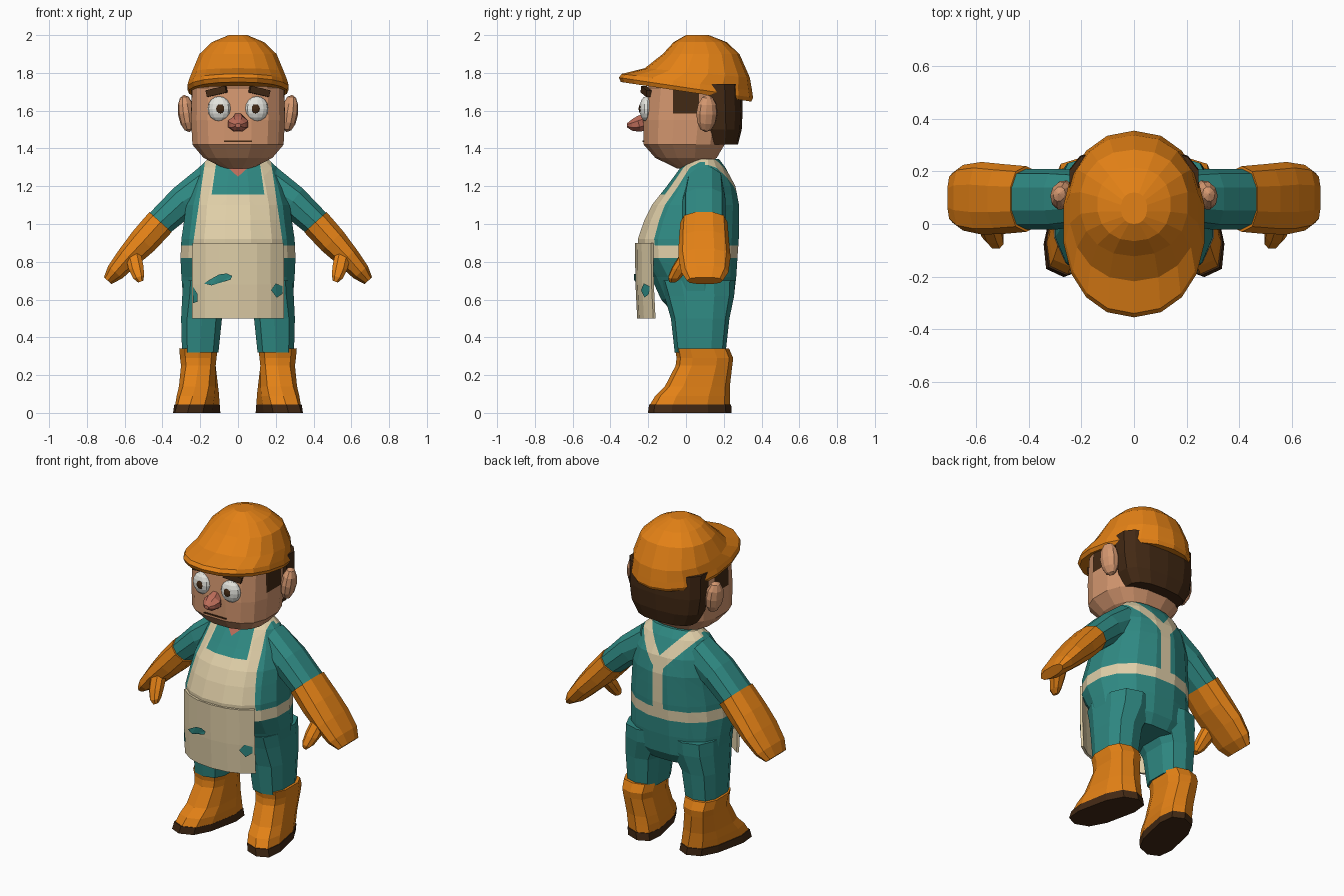
import bpy, bmesh, math
from mathutils import Vector, Matrix, Euler

if "Cube" in bpy.data.objects:
    bpy.data.objects.remove(bpy.data.objects["Cube"], do_unlink=True)


def material(name, rgb):
    m = bpy.data.materials.new(name)
    m.use_nodes = True
    m.diffuse_color = (*rgb, 1)
    m.node_tree.nodes["Principled BSDF"].inputs["Base Color"].default_value = (*rgb, 1)
    return m


ORANGE = material("safety orange", (0.77, 0.22, 0.008))
TEAL = material("teal cloth", (0.028, 0.25, 0.225))
CREAM = material("cream apron", (0.74, 0.62, 0.39))
SKIN = material("skin", (0.66, 0.31, 0.16))
BLUSH = material("blush skin", (0.5, 0.15, 0.1))
BROWN = material("dark brown", (0.055, 0.022, 0.007))
WHITE = material("eye white", (0.78, 0.78, 0.73))


def finish(name, bm, mats, rule=None):
    bmesh.ops.recalc_face_normals(bm, faces=bm.faces)
    if rule:
        for f in bm.faces:
            f.material_index = rule(f.calc_center_median())
    me = bpy.data.meshes.new(name)
    bm.to_mesh(me)
    bm.free()
    for m in mats:
        me.materials.append(m)
    ob = bpy.data.objects.new(name, me)
    bpy.context.collection.objects.link(ob)
    return ob


def oval(n, p):
    """Unit squared-off circle."""
    for i in range(n):
        a = 2 * math.pi * (i + 0.5) / n
        c, s = math.cos(a), math.sin(a)
        yield math.copysign(abs(c) ** (2 / p), c), math.copysign(abs(s) ** (2 / p), s)


def flat_rings(specs, n, p, cx=0, slopes=None):
    """Rings stacked in z: (z, centre y, half width, half depth[, centre x])."""
    out = []
    for k, (z, cy, rx, ry, *c) in enumerate(specs):
        x0 = c[0] if c else cx
        sl = slopes[k] if slopes else 0
        out.append([(x0 + u * rx, cy + v * ry, z + sl * v * ry) for u, v in oval(n, p)])
    return out


def path_rings(specs, n, p, side):
    """Rings along a path: (centre, half thickness, half width along the side axis)."""
    out = []
    for k, (c, a, b) in enumerate(specs):
        d = Vector(specs[min(k + 1, len(specs) - 1)][0]) - Vector(specs[max(k - 1, 0)][0])
        side = Vector(side)
        nrm = d.cross(side).normalized()
        out.append([Vector(c) + nrm * u * a + side * v * b for u, v in oval(n, p)])
    return out


def loft(name, rings, mats, cuts=(), rule=None, warp=None):
    bm = bmesh.new()
    vs = [[bm.verts.new(co) for co in r] for r in rings]
    n = len(vs[0])
    for lo, hi in zip(vs, vs[1:]):
        for i in range(n):
            j = (i + 1) % n
            bm.faces.new((lo[i], lo[j], hi[j], hi[i]))
    bm.faces.new(vs[0])
    bm.faces.new(vs[-1])
    if warp:
        for v in bm.verts:
            v.co = warp(v.co)
    for co, no in cuts:
        bmesh.ops.bisect_plane(bm, geom=bm.verts[:] + bm.edges[:] + bm.faces[:],
                               plane_co=co, plane_no=no, dist=1e-5)
    return finish(name, bm, mats, rule)


def block(name, pos, size, mat, rot=(0, 0, 0)):
    bm = bmesh.new()
    mx = Matrix.LocRotScale(Vector(pos), Euler(rot), Vector(size))
    bmesh.ops.create_cube(bm, size=1, matrix=mx)
    return finish(name, bm, [mat])


def ball(name, pos, radii, mat, rot=(0, 0, 0), seg=10, rows=6):
    bm = bmesh.new()
    mx = Matrix.LocRotScale(Vector(pos), Euler(rot), Vector(radii))
    bmesh.ops.create_uvsphere(bm, u_segments=seg, v_segments=rows, radius=1, matrix=mx)
    return finish(name, bm, [mat])


# Torso with painted belt, bib, shoulder straps, back straps and open collar
TAPER = 0.145
VN = Vector((0.745, 0, -0.667))


def torso_colour(c):
    x, z = abs(c.x), c.z
    if z < 0.82:
        return 0
    if z < 0.885:
        return 1
    if c.y < 0.1:
        if x < 1.1 * (z - 1.25):
            return 2
        u = x + TAPER * (z - 1.155)
        return int(u < 0.2 and (z < 1.155 or u > 0.14))
    band = abs(VN.dot(Vector((x, 0, z - 1.15))))
    return int((x < 0.035 and z < 1.16) or (band < 0.035 and z > 1.1))


cuts = [((0, 0, z), (0, 0, 1)) for z in (0.82, 0.885, 1.155)] + [((0, 0.1, 0), (0, 1, 0))]
for s in (1, -1):
    cuts += [((s * w, 0, 1.155), (s, 0, TAPER)) for w in (0.14, 0.2)]
    cuts += [((s * 0.035, 0, 0), (1, 0, 0)), ((0, 0, 1.25), (s, 0, -1.1))]
    n = Vector((s * VN.x, 0, VN.z))
    cuts += [(Vector((0, 0, 1.15)) + n * k, n) for k in (0.035, -0.035)]

loft("torso", flat_rings([
    (0.54, 0.07, 0.25, 0.15), (0.6, 0.06, 0.295, 0.195), (0.72, 0.04, 0.305, 0.23),
    (0.82, 0.01, 0.31, 0.267), (0.92, 0.012, 0.305, 0.272), (1.02, 0.03, 0.29, 0.255),
    (1.1, 0.05, 0.28, 0.235), (1.2, 0.08, 0.25, 0.185), (1.3, 0.09, 0.21, 0.12),
    (1.345, 0.1, 0.16, 0.075)], 16, 2.2), [TEAL, CREAM, BLUSH], cuts, torso_colour)
loft("neck", flat_rings([(1.28, 0.06, 0.1, 0.08), (1.4, 0.06, 0.11, 0.1)], 10, 2), [SKIN])


# Hanging apron skirt
def skirt_y(x, out=0.0):
    return 0.012 - (0.275 + out) * (1 - (abs(x) / 0.315) ** 2.2) ** (1 / 2.2)


bm = bmesh.new()
columns = [-0.24, -0.17, -0.1, 0, 0.1, 0.17, 0.24]
rows = [[bm.verts.new((x * w, skirt_y(x) + dy, z)) for x in columns]
        for z, w, dy in ((0.5, 1, 0.012), (0.68, 1, 0.003), (0.9, 0.99, 0))]
for lo, hi in zip(rows, rows[1:]):
    for i in range(len(columns) - 1):
        bm.faces.new((lo[i], lo[i + 1], hi[i + 1], hi[i]))
skirt = finish("apron_skirt", bm, [CREAM])
thick = skirt.modifiers.new("thickness", "SOLIDIFY")
thick.thickness = 0.015
thick.offset = 0

# Cloth patches on the apron
patches = {
    "apron_patch_middle": [(-0.18, 0.685), (-0.14, 0.675), (-0.09, 0.7), (-0.04, 0.705),
                           (-0.03, 0.725), (-0.06, 0.738), (-0.1, 0.733), (-0.15, 0.705)],
    "apron_patch_left": [(0.175, 0.65), (0.205, 0.61), (0.235, 0.63), (0.237, 0.67), (0.2, 0.685)],
    "apron_patch_right": [(-0.239, 0.58), (-0.213, 0.59), (-0.215, 0.63), (-0.239, 0.67)],
}
for name, outline in patches.items():
    bm = bmesh.new()
    f = bm.faces.new([bm.verts.new((x, skirt_y(x, 0.01) - 0.004, z)) for x, z in outline])
    bmesh.ops.triangulate(bm, faces=[f])
    finish(name, bm, [TEAL])

# Head with painted sideburns
loft("head", flat_rings([
    (1.295, 0.02, 0.075, 0.07), (1.35, 0, 0.185, 0.165), (1.42, -0.01, 0.245, 0.217),
    (1.55, 0, 0.252, 0.23), (1.72, 0.01, 0.25, 0.225), (1.78, 0.04, 0.2, 0.17)], 16, 2.6),
    [SKIN, BROWN],
    [((0, -0.07, 0), (0, 1, 0)), ((0, 0.07, 0), (0, 1, 0)), ((0, 0, 1.585), (0, 0, 1))],
    lambda c: int(abs(c.x) > 0.19 and -0.07 < c.y < 0.07 and c.z > 1.585))
loft("hair", flat_rings([
    (1.42, 0.175, 0.19, 0.1), (1.5, 0.175, 0.235, 0.12), (1.6, 0.17, 0.25, 0.13),
    (1.74, 0.165, 0.25, 0.13)], 14, 2.5), [BROWN])
loft("nose", path_rings([
    ((0, -0.2, 1.545), 0.05, 0.03), ((0, -0.25, 1.53), 0.045, 0.058),
    ((0, -0.285, 1.522), 0.033, 0.042), ((0, -0.312, 1.522), 0.012, 0.015)],
    8, 2, (1, 0, 0)), [BLUSH])
block("mouth", (0, -0.222, 1.437), (0.15, 0.016, 0.008), BROWN)

# Helmet: tilted brim and rounded shell
loft("helmet", flat_rings([
    (1.7, 0, 0.262, 0.345), (1.722, 0, 0.272, 0.355), (1.75, 0.005, 0.265, 0.345),
    (1.8, 0.06, 0.247, 0.278), (1.9, 0.08, 0.207, 0.203), (1.963, 0.075, 0.14, 0.14),
    (2.0, 0.06, 0.05, 0.06)], 18, 2.2,
    slopes=[-0.15, -0.15, -0.13, -0.09, 0, 0, 0]), [ORANGE])

for s, side in ((1, "left_"), (-1, "right_")):
    # Face details
    ball(side + "ear", (s * 0.272, 0.11, 1.585), (0.045, 0.058, 0.1), SKIN, (0, s * 0.15, s * 0.3))
    ball(side + "eye", (s * 0.1, -0.212, 1.61), (0.062, 0.034, 0.066), WHITE, (0, 0, s * 0.15), 12, 8)
    ball(side + "pupil", (s * 0.093, -0.24, 1.61), (0.024, 0.011, 0.026), BROWN)
    block(side + "eyebrow", (s * 0.113, -0.21, 1.702), (0.11, 0.03, 0.036), BROWN,
          (0, s * 0.22, s * 0.28))

    # Sleeve, glove and thumb
    def arm(part, specs, mat, n=10):
        mirrored = [((s * c[0], c[1], c[2]), a, b) for c, a, b in specs]
        loft(side + part, path_rings(mirrored, n, 2.4, (0, 1, 0)), [mat])

    arm("sleeve", [((0.15, 0.1, 1.21), 0.11, 0.1), ((0.29, 0.095, 1.12), 0.09, 0.115),
                   ((0.42, 0.095, 1.0), 0.078, 0.115)], TEAL)
    arm("glove", [((0.41, 0.095, 1.01), 0.083, 0.125), ((0.5, 0.095, 0.91), 0.08, 0.133),
                  ((0.58, 0.098, 0.825), 0.066, 0.138), ((0.65, 0.1, 0.745), 0.052, 0.125),
                  ((0.69, 0.1, 0.7), 0.028, 0.095)], ORANGE)
    arm("thumb", [((0.56, 0.03, 0.86), 0.045, 0.05), ((0.54, -0.03, 0.77), 0.043, 0.045),
                  ((0.525, -0.06, 0.72), 0.032, 0.036), ((0.515, -0.07, 0.695), 0.015, 0.02)],
        ORANGE, 8)

    # Trouser leg, boot and sole, toes turned slightly out
    def toe_out(v):
        k = 0.22 * max(0, 1 - v.z / 0.25)
        return Vector((v.x - s * k * (v.y - 0.05), v.y, v.z))

    loft(side + "leg", flat_rings([
        (0.32, 0.075, 0.1, 0.135, s * 0.2), (0.5, 0.075, 0.112, 0.155, s * 0.193),
        (0.62, 0.07, 0.14, 0.185, s * 0.16), (0.7, 0.06, 0.14, 0.2, s * 0.155)], 10, 2.8), [TEAL])
    loft(side + "boot", flat_rings([
        (0.045, 0.022, 0.104, 0.212), (0.09, 0.035, 0.104, 0.198), (0.14, 0.06, 0.1, 0.172),
        (0.25, 0.095, 0.095, 0.15), (0.29, 0.1, 0.1, 0.15), (0.34, 0.085, 0.105, 0.143)],
        10, 2.8, s * 0.21), [ORANGE], warp=toe_out)
    loft(side + "sole", flat_rings([
        (0, 0.02, 0.108, 0.222), (0.045, 0.022, 0.107, 0.217)], 10, 2.8, s * 0.212),
        [BROWN], warp=toe_out)
